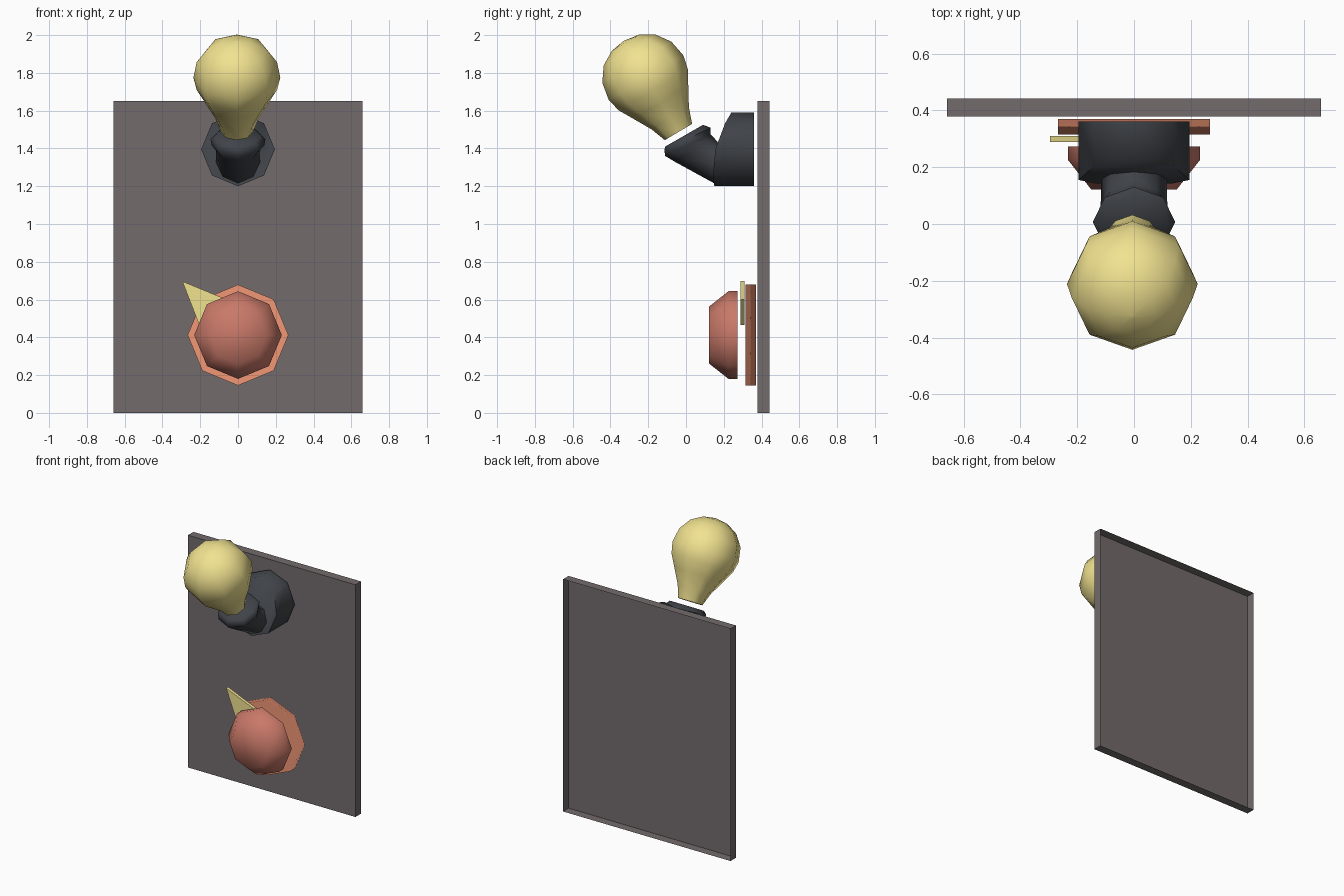
import bpy, bmesh, math
from mathutils import Vector

if "Cube" in bpy.data.objects:
    bpy.data.objects.remove(bpy.data.objects["Cube"])

def finish(name, bm, color, smooth=60, weighted=False):
    bmesh.ops.recalc_face_normals(bm, faces=bm.faces)
    mesh = bpy.data.meshes.new(name)
    bm.to_mesh(mesh)
    bm.free()
    ob = bpy.data.objects.new(name, mesh)
    bpy.context.collection.objects.link(ob)
    mat = bpy.data.materials.get(color[0]) or bpy.data.materials.new(color[0])
    mat.diffuse_color = (*color[1], 1)
    mat.use_nodes = True
    mat.node_tree.nodes["Principled BSDF"].inputs["Base Color"].default_value = mat.diffuse_color
    mesh.materials.append(mat)
    if smooth:
        bpy.ops.object.select_all(action='DESELECT')
        ob.select_set(True)
        bpy.context.view_layer.objects.active = ob
        bpy.ops.object.shade_smooth_by_angle(angle=math.radians(smooth))
    if weighted:
        mod = ob.modifiers.new("weighted_normals", 'WEIGHTED_NORMAL')
        mod.weight = 90
    return ob

def loft(name, rings, color, smooth=60, x=0.0, weighted=False):
    """Octagonal rings: (top yz, bottom yz, half width, forward bow)."""
    bm = bmesh.new()
    loops = []
    for top, bottom, width, bow in rings:
        t, b = Vector((x, *top)), Vector((x, *bottom))
        c, u = (t + b) / 2, (t - b) / 2
        loop = []
        for i in range(8):
            a = math.tau * i / 8
            p = c + u * math.cos(a) + Vector((width, 0, 0)) * math.sin(a)
            p.y -= bow * math.sin(a) ** 2
            loop.append(bm.verts.new(p))
        loops.append(loop)
    for l, m in zip(loops, loops[1:]):
        for i in range(8):
            j = (i + 1) % 8
            bm.faces.new((l[i], l[j], m[j], m[i]))
    bm.faces.new(loops[0])
    bm.faces.new(loops[-1])
    return finish(name, bm, color, smooth, weighted)

def turned(name, profile, origin, axis, color, smooth=60, x=0.0, weighted=False):
    """Octagonal turning along an axis in the yz plane; profile is (t, r)."""
    d = Vector(axis).normalized()
    n = Vector((d.y, -d.x))
    o = Vector(origin)
    rings = [(o + d * t + n * r, o + d * t - n * r, r, 0) for t, r in profile]
    return loft(name, rings, color, smooth, x, weighted)

PLATE = ("plate_grey", (.17, .145, .15))
DARK = ("dark_metal", (.05, .056, .065))
YELLOW = ("yellow", (.88, .76, .28))
PINK = ("pink_red", (.58, .19, .14))
ORANGE = ("orange", (.88, .31, .18))

# Backing plate: shallow tray, open at the back
bm = bmesh.new()
bmesh.ops.create_cube(bm, size=1)
back = [f for f in bm.faces if f.calc_center_median().y > .4]
bmesh.ops.delete(bm, geom=back, context='FACES_ONLY')
for v in bm.verts:
    v.co = (v.co.x * 1.318, .41 + v.co.y * .062, .826 + v.co.z * 1.652)
finish("back_plate", bm, PLATE, 0)

# Lamp holder: wall base, then bent arm and socket
loft("lamp_holder_base", [((.36, 1.59), (.36, 1.2), .195, 0),
                          ((.24, 1.59), (.15, 1.2), .195, .04)], DARK, 80)
loft("lamp_holder_arm", [((.24, 1.44), (.24, 1.21), .115, 0),
                         ((.17, 1.43), (.15, 1.215), .115, 0),
                         ((.145, 1.46), (-.06, 1.33), .118, 0),
                         ((.13, 1.475), (-.11, 1.36), .14, 0),
                         ((.13, 1.51), (-.115, 1.39), .145, 0),
                         ((.09, 1.525), (-.11, 1.41), .12, 0)], DARK)

# Light bulb
turned("bulb", [(0, .084), (.085, .115), (.18, .168), (.26, .213), (.335, .23),
                (.43, .213), (.505, .16), (.55, .083), (.562, .005)],
       (-.04, 1.487), (-.512, .859), YELLOW, x=-.006)

# Bell: mounting disc, gong and wedge-shaped striker
turned("bell_disc", [(0, .267), (.055, .267)], (.37, .412), (-1, 0), ORANGE,
       100, weighted=True)
turned("bell_gong", [(0, .232), (.048, .232), (.152, .15)],
       (.273, .412), (-1, 0), PINK)

bm = bmesh.new()
outline = [(-.295, .697), (-.06, .6), (-.205, .465)]
tri = bm.faces.new([bm.verts.new((px, .288, pz)) for px, pz in outline])
ext = bmesh.ops.extrude_face_region(bm, geom=[tri], use_keep_orig=True)
for v in ext["geom"]:
    if isinstance(v, bmesh.types.BMVert):
        v.co.y = .31
finish("bell_striker", bm, YELLOW, 0)
